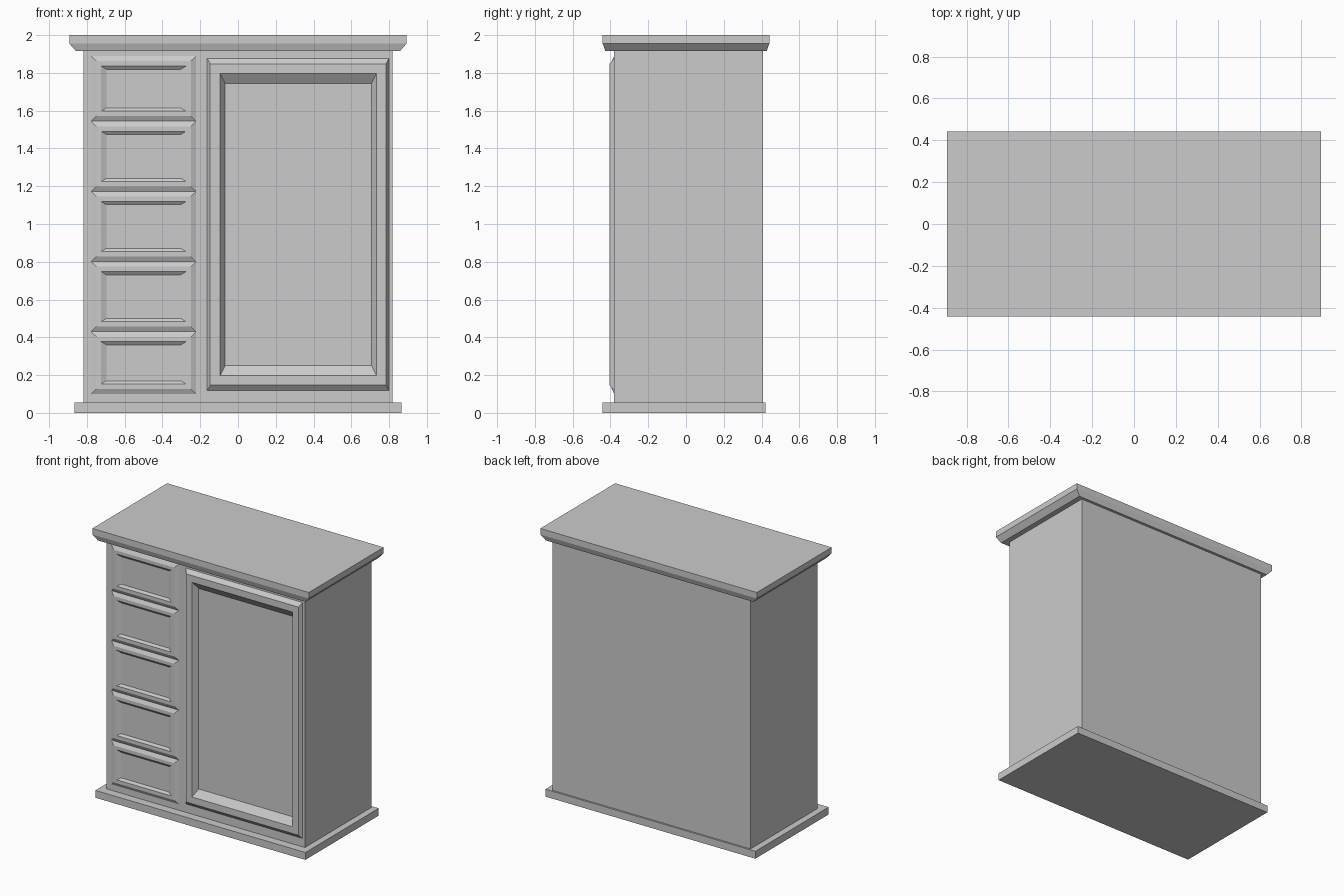
import bpy
import bmesh

if "Cube" in bpy.data.objects:
    bpy.data.objects.remove(bpy.data.objects["Cube"])


def loft(name, axis, rings, start_cap=True, end_cap=True):
    """Skin rectangles (u0, u1, v0, v1, offset); axis 'Y' goes back to front, 'Z' upward."""
    bm = bmesh.new()
    loops = []
    for u0, u1, v0, v1, w in rings:
        corners = [(u0, v0), (u1, v0), (u1, v1), (u0, v1)]
        loops.append([bm.verts.new((u, w, v) if axis == 'Y' else (u, v, w))
                      for u, v in corners])
    for a, b in zip(loops, loops[1:]):
        for i in range(4):
            j = (i + 1) % 4
            bm.faces.new((a[i], a[j], b[j], b[i]))
    if start_cap:
        bm.faces.new(loops[0][::-1])
    if end_cap:
        bm.faces.new(loops[-1])
    mesh = bpy.data.meshes.new(name)
    bm.to_mesh(mesh)
    bm.free()
    obj = bpy.data.objects.new(name, mesh)
    bpy.context.collection.objects.link(obj)
    return obj


def inset(rect, du, dv):
    u0, u1, v0, v1 = rect
    return (u0 + du, u1 - du, v0 + dv, v1 - dv)


FRONT = -0.38

# Plinth and cornice with a chamfered underside
plinth = (-0.866, 0.866, -0.443, 0.42)
loft("plinth", 'Z', [plinth + (0.0,), plinth + (0.055,)])
top = (-0.893, 0.893, -0.441, 0.441)
loft("cornice", 'Z', [inset(top, 0.036, 0.014) + (1.915,), top + (1.955,), top + (2.0,)])

# Carcass with an opening behind the door
body = (-0.818, 0.818, 0.05, 1.92)
door = (-0.163, 0.799, 0.118, 1.877)
loft("carcass", 'Y', [body + (0.407,), body + (FRONT,), door + (FRONT,)], end_cap=False)

# Door: raised bevelled frame around a sunken panel
recess = (-0.095, 0.734, 0.197, 1.798)
loft("door", 'Y', [door + (FRONT,),
                   inset(door, 0.016, 0.029) + (-0.405,),
                   recess + (-0.405,),
                   inset(recess, 0.027, 0.053) + (-0.367,)], start_cap=False)

# Column of five drawers, each with a shallow sunken panel
edges = [0.10, 0.43, 0.801, 1.172, 1.544, 1.889]
for n, (low, high) in enumerate(zip(edges, edges[1:]), 1):
    rect = (-0.778, -0.222, low, high)
    loft(f"drawer_{n}", 'Y', [rect + (FRONT,),
                              inset(rect, 0.028, 0.027) + (FRONT - 0.014,),
                              inset(rect, 0.053, 0.053) + (FRONT - 0.014,),
                              inset(rect, 0.081, 0.070) + (FRONT - 0.001,)],
         start_cap=False)
